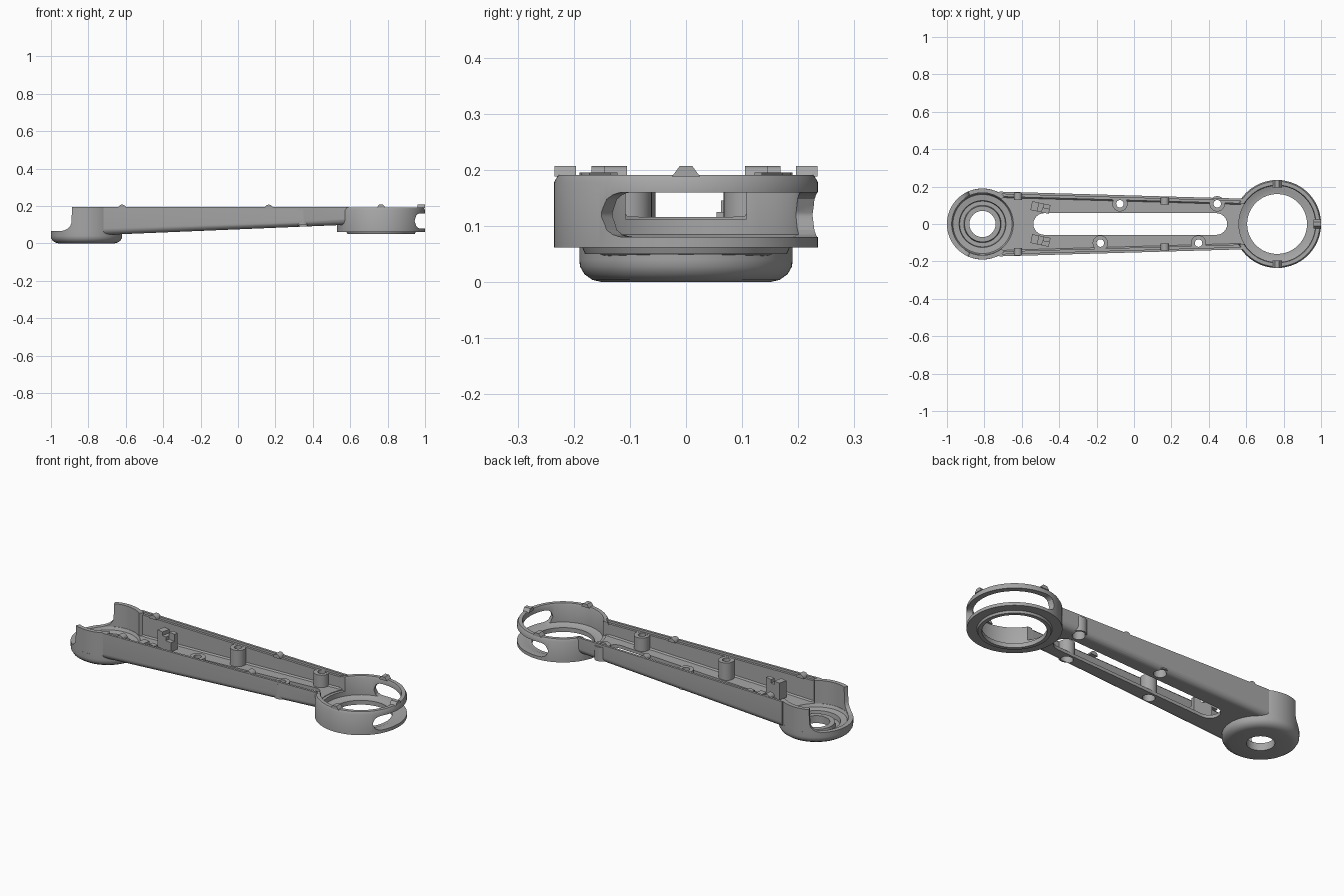
import bpy, bmesh, math
from math import sin, cos, radians, sqrt, pi

if "Cube" in bpy.data.objects:
    bpy.data.objects.remove(bpy.data.objects["Cube"])

grey = bpy.data.materials.new("satin grey")
grey.use_nodes = True
COLOUR = (0.38, 0.38, 0.38, 1)
grey.diffuse_color = COLOUR
grey.node_tree.nodes["Principled BSDF"].inputs["Base Color"].default_value = COLOUR

HUB, RING, TOP = -0.81, 0.765, 0.195


def loft(name, sections, closed=False):
    """Join equal cross-sections into one solid, with end caps unless closed."""
    bm = bmesh.new()
    rows = [[bm.verts.new(p) for p in s] for s in sections]
    n = len(rows[0])
    pairs = list(zip(rows, rows[1:]))
    if closed:
        pairs.append((rows[-1], rows[0]))
    else:
        bm.faces.new(rows[0])
        bm.faces.new(rows[-1])
    for a, b in pairs:
        for i in range(n):
            j = (i + 1) % n
            bm.faces.new((a[i], a[j], b[j], b[i]))
    bmesh.ops.recalc_face_normals(bm, faces=bm.faces)
    mesh = bpy.data.meshes.new(name)
    bm.to_mesh(mesh)
    bm.free()
    mesh.materials.append(grey)
    obj = bpy.data.objects.new(name, mesh)
    bpy.context.collection.objects.link(obj)
    return obj


def sweep(name, cx, profile, start=0, end=360, steps=96):
    """Turn an (r, z) profile about a vertical axis, fully or over an arc."""
    full = end - start == 360
    angles = [radians(start + (end - start) * i / steps) for i in range(steps + (not full))]
    return loft(name, [[(cx + r * cos(a), r * sin(a), z) for r, z in profile]
                       for a in angles], full)


def cylinder(name, x, y, r, z0, z1, steps=32):
    ring = [(x + r * cos(2 * pi * i / steps), y + r * sin(2 * pi * i / steps))
            for i in range(steps)]
    return loft(name, [[(px, py, z) for px, py in ring] for z in (z0, z1)])


def box(name, x0, x1, y0, y1, z0, z1):
    return loft(name, [[(x, y0, z0), (x, y1, z0), (x, y1, z1), (x, y0, z1)] for x in (x0, x1)])


def combine(target, tool, operation="DIFFERENCE"):
    tool.hide_render = True
    mod = target.modifiers.new("combine", "BOOLEAN")
    mod.object, mod.operation, mod.solver = tool, operation, "EXACT"
    bpy.context.view_layer.objects.active = target
    bpy.ops.object.modifier_apply(modifier=mod.name)
    bpy.data.objects.remove(tool)


def lerp(a, b, x):
    return a + (b - a) * (x + 0.72) / 1.32


def half_width(x):
    return lerp(0.173, 0.135, x)


def underside(x):
    return lerp(0.045, 0.1, x)


# Arm: tapered open channel with rounded lower edges and a lipped rim
def channel(x):
    w, b = half_width(x), underside(x)
    corner = [(w - 0.035 * (1 - cos(a)), b + 0.035 * (1 - sin(a)))
              for a in [radians(15 * i) for i in range(7)]]
    side = [(w - 0.032, b + 0.018), (w - 0.026, b + 0.026), (w - 0.026, TOP - 0.012),
            (w - 0.013, TOP - 0.012), (w - 0.013, TOP), (w, TOP)] + corner
    return [(x, y, z) for y, z in side] + [(x, -y, z) for y, z in reversed(side)]


arm = loft("arm", [channel(-0.72), channel(0.6)])
combine(arm, cylinder("hub_clearance", HUB, 0, 0.172, -0.1, 0.4, 96))
combine(arm, cylinder("ring_clearance", RING, 0, 0.22, -0.1, 0.4, 96))

# Screw bosses with through holes and counterbores
BOSSES = ((-0.075, 0.108), (0.445, 0.108), (-0.18, -0.102), (0.345, -0.102))
for x, y in BOSSES:
    combine(arm, cylinder("boss", x, y, 0.041, underside(x) + 0.009, 0.182), "UNION")
for x, y in BOSSES:
    combine(arm, cylinder("counterbore", x, y, 0.032, 0, underside(x) + 0.045))
    combine(arm, cylinder("screw_hole", x, y, 0.02, 0, 0.3))

# Long rounded slot through the floor
slot = []
for cx, start in ((0.44, -90), (-0.48, 90)):
    slot += [(cx + 0.058 * cos(radians(start + 15 * i)),
              0.058 * sin(radians(start + 15 * i))) for i in range(13)]
combine(arm, loft("slot", [[(x, y, z) for x, y in slot] for z in (0, 0.3)]))

# Hub cup with stepped bearing seat
hub = sweep("hub", HUB, [
    (0.07, 0), (0.15, 0), (0.167, 0.004), (0.181, 0.014), (0.189, 0.028), (0.19, 0.04),
    (0.19, 0.066), (0.165, 0.066), (0.158, 0.05), (0.125, 0.045), (0.122, 0.02),
    (0.1, 0.02), (0.096, 0.042), (0.07, 0.042)])

# Raised hub walls, their free ends curving down to the cup rim
for name, s in (("hub_wall_left", 1), ("hub_wall_right", -1)):
    sections = []
    for a, z in ((52, TOP), (60, TOP), (70, TOP), (80, TOP), (90, TOP), (100, TOP), (108, TOP),
                 (114, TOP), (115, 0.11), (117, 0.094), (121, 0.08), (127, 0.071), (135, 0.066)):
        c, d = cos(radians(a)), s * sin(radians(a))
        sections.append([(HUB + r * c, r * d, h) for r, h in
                         ((0.167, 0.055), (0.19, 0.055), (0.19, z), (0.167, z))])
    loft(name, sections)

# End ring with a lower spigot and an inner ledge
ring = sweep("end_ring", RING, [
    (0.16, 0.05), (0.18, 0.05), (0.185, 0.062), (0.235, 0.062), (0.235, 0.178),
    (0.228, 0.191), (0.208, 0.191), (0.204, 0.182), (0.204, 0.085), (0.175, 0.074),
    (0.16, 0.074)])

# Wide round-ended window on the side of the ring
window = []
for i in range(49):
    a = -40 + 146 * i / 48
    t = max(0, 1 - min(a + 40, 106 - a) / 12)
    h = 0.003 + 0.037 * sqrt(1 - t * t)
    c, d = cos(radians(a)), sin(radians(a))
    window.append([(RING + r * c, r * d, 0.12 + k) for r, k in
                   ((0.19, -h), (0.26, -h), (0.26, h), (0.19, h))])
combine(ring, loft("ring_window", window))
combine(ring, box("arm_opening", 0.5, 0.66, -0.108, 0.108, 0.112, 0.3))

# Locating tabs on the ring rim, flared outward
for name, angle in (("tab_back", 90), ("tab_front", -90), ("tab_end", 0)):
    c, d = cos(radians(angle)), sin(radians(angle))
    loft(name, [[(RING + r * c - t * d, r * d + t * c, z) for t, z in
                 ((-0.025, 0.188), (0.025, 0.188), (0.011, 0.207), (-0.011, 0.207))]
                for r in (0.196, 0.234)])

for side, s in (("left", 1), ("right", -1)):
    # Half-round bumps along the arm rims
    for place, x in (("inner", -0.62), ("outer", 0.165)):
        w = half_width(x)
        loft(f"rim_bump_{place}_{side}", [
            [(x + 0.022 * cos(radians(a)), s * y, 0.186 + 0.021 * sin(radians(a)))
             for a in range(0, 181, 20)] for y in (w - 0.042, w - 0.002)])
    # Cable clips: a split block with a groove across its top
    clip = box(f"cable_clip_{side}", -0.05, 0.05, -0.024, 0.024, 0.06, 0.165)
    combine(clip, box("clip_groove", -0.012, 0.012, -0.1, 0.1, 0.145, 0.3))
    combine(clip, box("clip_step", 0.012, 0.1, -0.1, 0, 0.125, 0.3))
    clip.location = (-0.5, s * 0.088, 0)
    clip.rotation_euler.z = radians(-12)

bpy.ops.object.select_all(action="DESELECT")
for obj in bpy.context.scene.objects:
    if obj.type == "MESH":
        obj.select_set(True)
        bpy.context.view_layer.objects.active = obj
bpy.ops.object.shade_smooth_by_angle(angle=radians(30))
